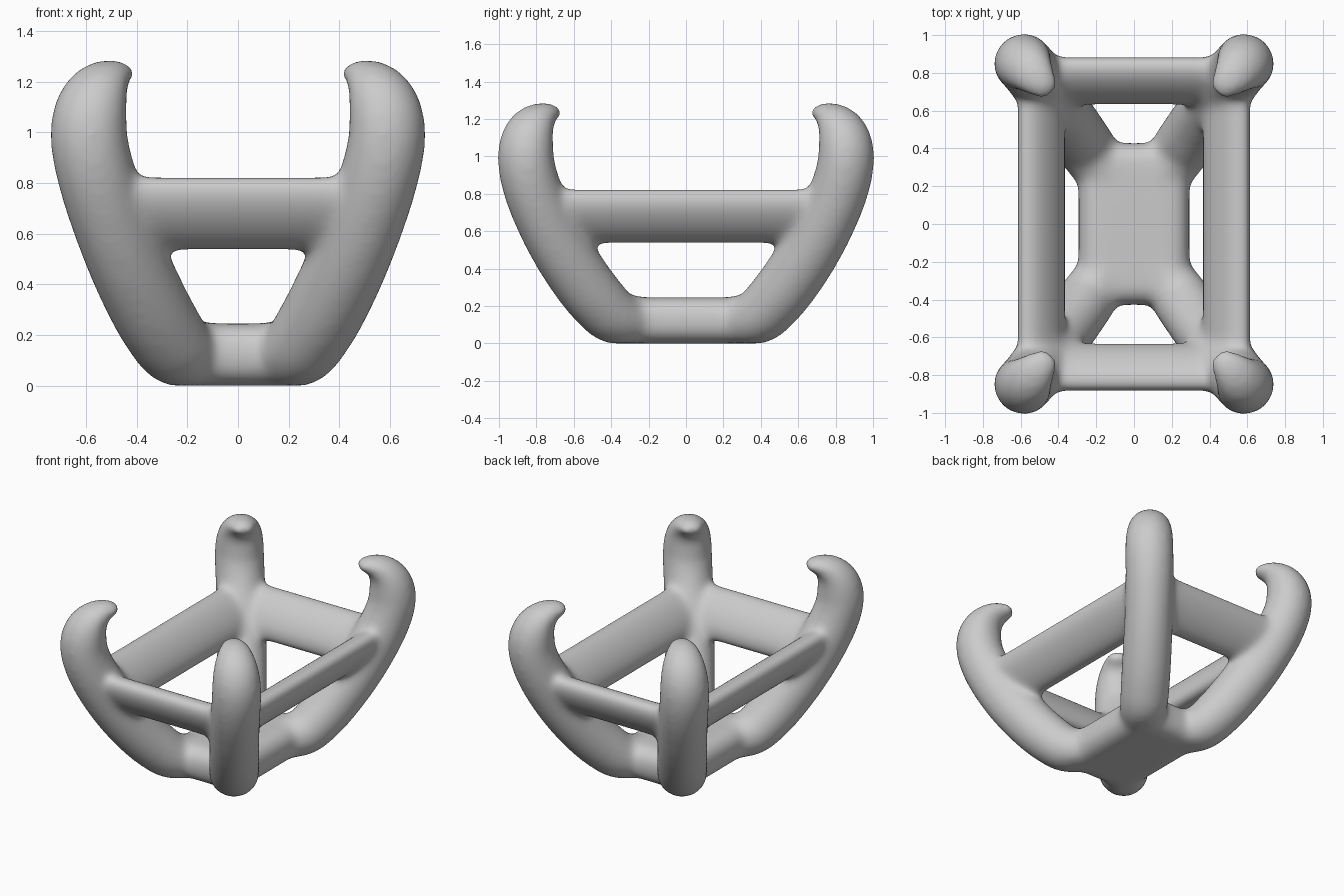
import bpy, bmesh, math
from mathutils import Vector

if "Cube" in bpy.data.objects:
    bpy.data.objects.remove(bpy.data.objects["Cube"])

bm = bmesh.new()

# leg centre line: x, y, z, in-plane radius, sideways radius
LEG = [(.09, .17, .118, .12, .13), (.225, .365, .135, .147, .155),
       (.308, .482, .238, .16, .16), (.393, .602, .40, .165, .16),
       (.475, .715, .59, .165, .157), (.55, .812, .80, .158, .157),
       (.588, .855, .97, .15, .157), (.58, .847, 1.09, .14, .15),
       (.548, .812, 1.175, .108, .13), (.50, .755, 1.226, .066, .098),
       (.44, .69, 1.236, .032, .055)]


def catmull(pts, steps):
    out = []
    P = [Vector(p) for p in pts]
    P = [P[0] * 2 - P[1]] + P + [P[-1] * 2 - P[-2]]
    for i in range(1, len(P) - 2):
        a, b, c, d = P[i - 1:i + 3]
        for k in range(steps):
            t = k / steps
            out.append(.5 * (2 * b + (c - a) * t + (2 * a - 5 * b + 4 * c - d) * t * t
                             + (3 * b - a - 3 * c + d) * t ** 3))
    out.append(P[-2])
    return out


def skin(rings):
    # closed tube through rings of points
    rings = [[bm.verts.new(p) for p in r] for r in rings]
    n = len(rings[0])
    for r, s in zip(rings, rings[1:]):
        for k in range(n):
            bm.faces.new((r[k], r[(k + 1) % n], s[(k + 1) % n], s[k]))
    bm.faces.new(rings[0])
    bm.faces.new(rings[-1])


def add_leg(sx, sy, n=24):
    path = catmull(LEG, 5)
    side = Vector((.77, -.64, 0))
    rings = []
    for i, p in enumerate(path):
        a, b = path[max(i - 1, 0)], path[min(i + 1, len(path) - 1)]
        tan = Vector((b - a)[:3]).normalized()
        up = tan.cross(side).normalized()
        ring = []
        for k in range(n):
            w = 2 * math.pi * k / n
            v = Vector(p[:3]) + up * p[3] * math.cos(w) + side * p[4] * math.sin(w)
            ring.append((v.x * sx, v.y * sy, max(v.z, 0)))
        rings.append(ring)
    skin(rings)


def add_rail(axis, s, dist, half, n=32, lean=.6):
    # oval section leaning outward at the top, like the legs
    phase = math.acos(lean)
    rings = []
    for e in (-half, half):
        ring = []
        for k in range(n):
            w = 2 * math.pi * k / n
            o = s * (dist + .128 * math.cos(w))
            z = .68 + .148 * math.cos(w - phase)
            ring.append((o, e, z) if axis == 'Y' else (e, o, z))
        rings.append(ring)
    skin(rings)


def add_slab(centre, size, bevel):
    vs = bmesh.ops.create_cube(bm, size=1)["verts"]
    for v in vs:
        v.co = Vector(centre) + Vector([v.co[i] * size[i] for i in range(3)])
    edges = list({e for v in vs for e in v.link_edges})
    bmesh.ops.bevel(bm, geom=edges, offset=bevel, segments=5,
                    profile=.5, affect='EDGES')


# four horned legs
for sx in (-1, 1):
    for sy in (-1, 1):
        add_leg(sx, sy)
# ring of rails
for s in (-1, 1):
    add_rail('Y', s, .49, .77)
    add_rail('X', s, .757, .5)
# base slab
add_slab((0, 0, .123), (.59, .86, .246), .105)

bmesh.ops.recalc_face_normals(bm, faces=bm.faces)
mesh = bpy.data.meshes.new("cradle_frame")
bm.to_mesh(mesh)
bm.free()
frame = bpy.data.objects.new("cradle_frame", mesh)
bpy.context.collection.objects.link(frame)

# fuse the parts and soften the joints
rm = frame.modifiers.new("fuse", 'REMESH')
rm.mode = 'VOXEL'
rm.voxel_size = .016
rm.use_smooth_shade = True
sm = frame.modifiers.new("soften", 'SMOOTH')
sm.factor = .5
sm.iterations = 36
